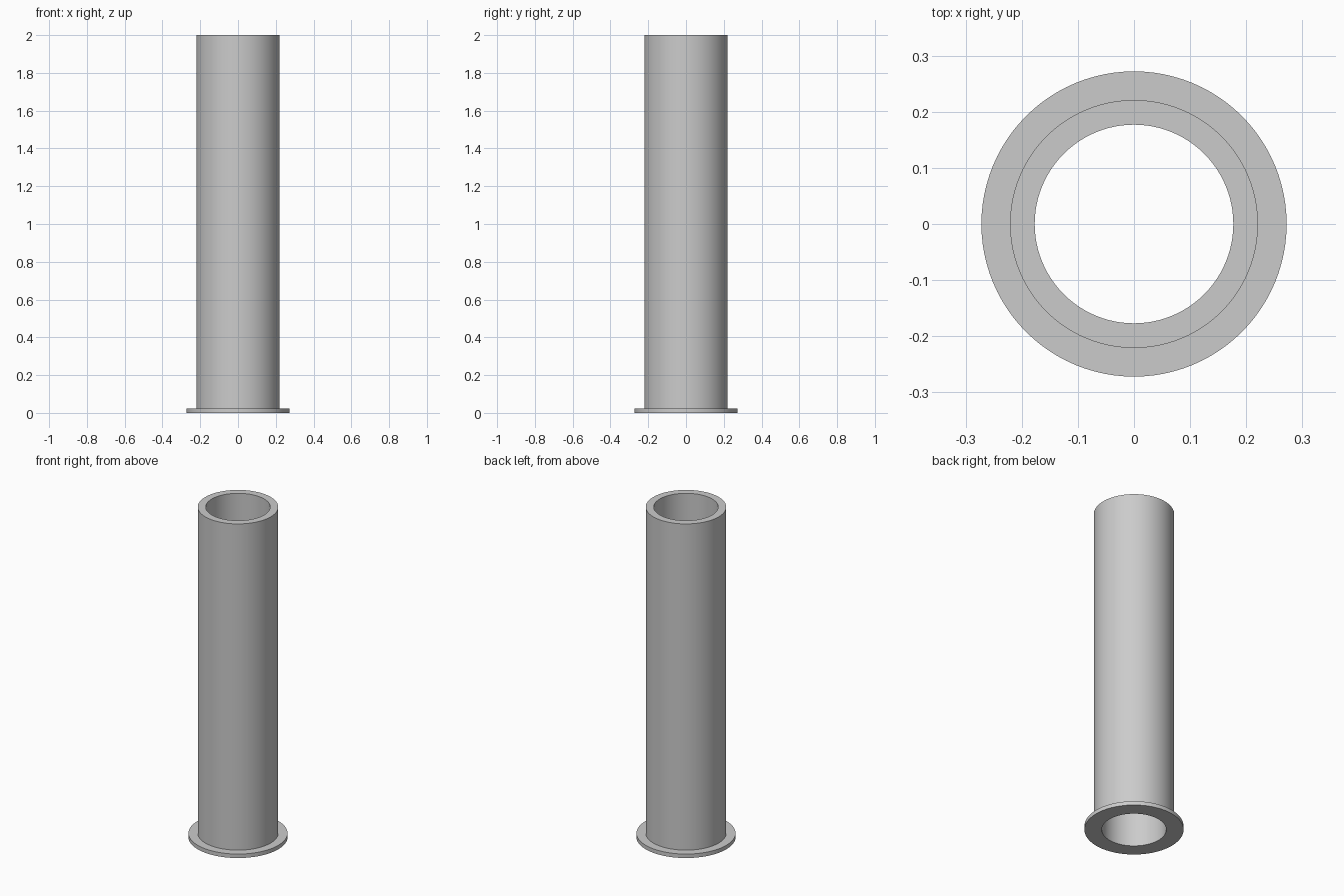
import bpy
import bmesh
from math import cos, sin, tau, radians

SEGMENTS = 96

cube = bpy.data.objects.get("Cube")
if cube:
    bpy.data.objects.remove(cube, do_unlink=True)

# Plain grey metal
grey = bpy.data.materials.new("grey_metal")
grey.use_nodes = True
colour = (0.6, 0.6, 0.6, 1)
grey.diffuse_color = colour
grey.node_tree.nodes["Principled BSDF"].inputs["Base Color"].default_value = colour


def lathe(name, profile):
    """Turn a closed (radius, height) profile around the z axis."""
    bm = bmesh.new()
    rings = [[bm.verts.new((r * cos(tau * i / SEGMENTS), r * sin(tau * i / SEGMENTS), z))
              for i in range(SEGMENTS)] for r, z in profile]
    for lower, upper in zip(rings, rings[1:] + rings[:1]):
        for i in range(SEGMENTS):
            j = (i + 1) % SEGMENTS
            bm.faces.new((lower[i], lower[j], upper[j], upper[i]))
    bmesh.ops.recalc_face_normals(bm, faces=bm.faces)
    mesh = bpy.data.meshes.new(name)
    bm.to_mesh(mesh)
    bm.free()
    mesh.materials.append(grey)
    obj = bpy.data.objects.new(name, mesh)
    bpy.context.collection.objects.link(obj)
    bpy.ops.object.select_all(action="DESELECT")
    obj.select_set(True)
    bpy.context.view_layer.objects.active = obj
    bpy.ops.object.shade_smooth_by_angle(angle=radians(30))
    return obj


# Hollow tube with a thin flange at its foot, one continuous wall
bore, wall, rim = 0.177, 0.221, 0.272
flange_top, height = 0.024, 2.0
lathe("flanged_tube", [(bore, 0), (rim, 0), (rim, flange_top),
                       (wall, flange_top), (wall, height), (bore, height)])
